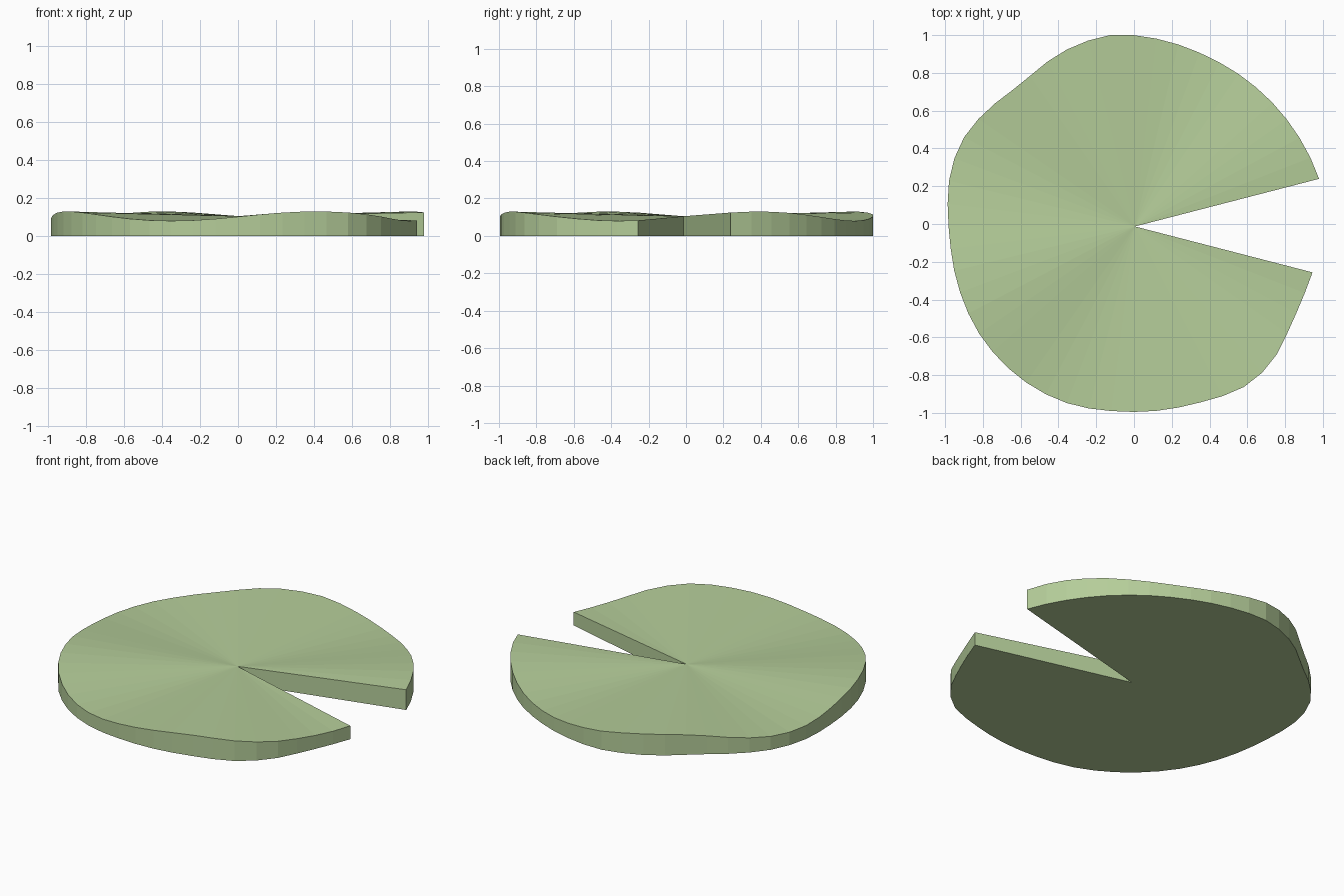
import bpy, bmesh, math

cube = bpy.data.objects.get("Cube")
if cube:
    bpy.data.objects.remove(cube, do_unlink=True)

# Wavy rim: (angle in degrees, distance from the notch tip)
RIM = [(14.5, 1.007), (28, .99), (41, .98), (54, .976), (68, .98), (83, 1.0),
       (97, 1.022), (104, 1.015), (113, 1.0), (129, .968), (145, 1.004),
       (152, 1.02), (159, 1.022), (166, 1.014), (173, .999), (184, .983),
       (200, .989), (216, 1.002), (235, 1.007), (249, 1.002), (264, .984),
       (277, .983), (290, .993), (304, 1.027), (311, 1.026), (318, 1.011),
       (325, .985), (335, .966), (345.5, .971)]
TIP = (.005, -.013)
SEGMENTS = 48


def slope(i):
    a, b = RIM[max(i - 1, 0)], RIM[min(i + 1, len(RIM) - 1)]
    return (b[1] - a[1]) / (b[0] - a[0])


def rim_radius(angle):
    """Smooth curve through the rim samples."""
    i = max(k for k in range(len(RIM) - 1) if RIM[k][0] <= angle)
    (a0, r0), (a1, r1) = RIM[i], RIM[i + 1]
    w = a1 - a0
    t = (angle - a0) / w
    s = 1 - t
    return (r0 * s * s * (1 + 2 * t) + r1 * t * t * (3 - 2 * t)
            + w * t * s * (s * slope(i) - t * slope(i + 1)))


def rim_height(angle):
    """Gentle ripple, four waves around the leaf."""
    return .105 + .025 * math.cos(math.radians(4 * (angle - 24)))


# Leaf: ripple-topped disc with a wedge notch
bm = bmesh.new()
outline = [(TIP[0], TIP[1], .105)]
start, end = RIM[0][0], RIM[-1][0]
for n in range(SEGMENTS + 1):
    angle = start + (end - start) * n / SEGMENTS
    r, a = rim_radius(angle), math.radians(angle)
    outline.append((TIP[0] + r * math.cos(a), TIP[1] + r * math.sin(a), rim_height(angle)))
top = [bm.verts.new(p) for p in outline]
base = [bm.verts.new((x, y, 0)) for x, y, z in outline]
for n in range(len(top)):
    m = (n + 1) % len(top)
    bm.faces.new((base[n], base[m], top[m], top[n]))      # side and notch walls
    if n and m:
        bm.faces.new((top[0], top[n], top[m]))            # rippled top fan
        bm.faces.new((base[0], base[m], base[n]))         # flat underside
bmesh.ops.recalc_face_normals(bm, faces=bm.faces)
mesh = bpy.data.meshes.new("lily_pad")
bm.to_mesh(mesh)
bm.free()
pad = bpy.data.objects.new("lily_pad", mesh)
bpy.context.collection.objects.link(pad)

# Pale leaf green
green = bpy.data.materials.new("leaf_green")
color = (.46, .61, .32, 1)
green.diffuse_color = color
green.use_nodes = True
bsdf = next(n for n in green.node_tree.nodes if n.type == 'BSDF_PRINCIPLED')
bsdf.inputs["Base Color"].default_value = color
mesh.materials.append(green)
